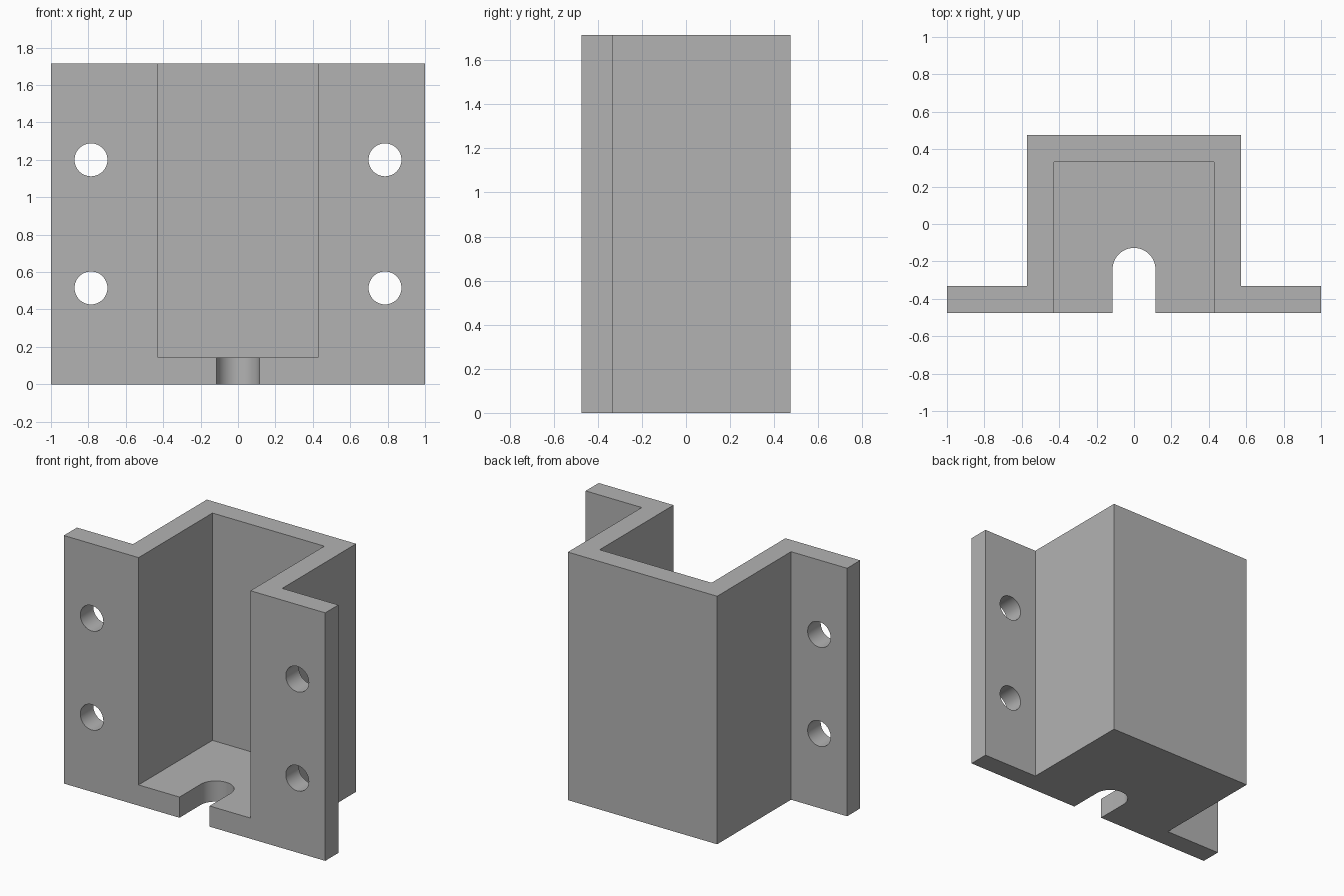
import bpy, bmesh, math
from mathutils import Matrix, Vector

cube = bpy.data.objects.get("Cube")
if cube:
    bpy.data.objects.remove(cube, do_unlink=True)

WIDTH, DEPTH, HEIGHT = 2.0, 0.95, 1.715
WALL = 0.143
BOX = 0.571                      # half width of the housing
FRONT, BACK = -DEPTH / 2, DEPTH / 2
SLOT_R, SLOT_Y = 0.115, -0.243
HOLE_R = 0.088

grey = bpy.data.materials.new("plain grey")
grey.use_nodes = True
colour = (0.45, 0.45, 0.45, 1)
grey.diffuse_color = colour
grey.node_tree.nodes["Principled BSDF"].inputs["Base Color"].default_value = colour


def prism(name, outline, z0, z1):
    """Extrude an XY outline from z0 to z1."""
    bm = bmesh.new()
    face = bm.faces.new([bm.verts.new((x, y, z0)) for x, y in outline])
    top = bmesh.ops.extrude_face_region(bm, geom=[face])["geom"]
    verts = [v for v in top if isinstance(v, bmesh.types.BMVert)]
    bmesh.ops.translate(bm, verts=verts, vec=Vector((0, 0, z1 - z0)))
    bmesh.ops.recalc_face_normals(bm, faces=bm.faces)
    mesh = bpy.data.meshes.new(name)
    bm.to_mesh(mesh)
    bm.free()
    mesh.materials.append(grey)
    obj = bpy.data.objects.new(name, mesh)
    bpy.context.collection.objects.link(obj)
    return obj


def arc(r, cy, start, end, steps):
    angles = [start + (end - start) * i / steps for i in range(steps + 1)]
    return [(r * math.cos(a), cy + r * math.sin(a)) for a in angles]


# Housing with side flanges: one mirrored outline, extruded to full height
half = [(WIDTH / 2, FRONT), (WIDTH / 2, FRONT + WALL), (BOX, FRONT + WALL), (BOX, BACK)]
bracket = prism("mounting_bracket", half + [(-x, y) for x, y in reversed(half)], 0, HEIGHT)

# Cavity open at the front and top, leaving the floor
inner = BOX - WALL
cutters = [prism("cavity_cutter", [(inner, FRONT - 1), (inner, BACK - WALL),
                                   (-inner, BACK - WALL), (-inner, FRONT - 1)],
                 WALL, HEIGHT + 1)]

# Round-ended cable slot through the floor
slot = [(SLOT_R, FRONT - 1)] + arc(SLOT_R, SLOT_Y, 0, math.pi, 32) + [(-SLOT_R, FRONT - 1)]
cutters.append(prism("slot_cutter", slot, -1, WALL + 0.3))

# Four screw holes through the flanges
for x in (-0.786, 0.786):
    for z in (0.515, 1.2):
        hole = prism("hole_cutter", arc(HOLE_R, 0, 0, math.tau, 48)[:-1], -0.3, 0.3)
        hole.data.transform(Matrix.Translation((x, FRONT + WALL / 2, z))
                            @ Matrix.Rotation(math.pi / 2, 4, "X"))
        cutters.append(hole)

for cutter in cutters:
    cutter.hide_render = True
    mod = bracket.modifiers.new(cutter.name, "BOOLEAN")
    mod.operation, mod.solver, mod.object = "DIFFERENCE", "EXACT", cutter

# Bake the cuts and drop the cutters
bpy.context.view_layer.update()
cut = bpy.data.meshes.new_from_object(bracket.evaluated_get(bpy.context.evaluated_depsgraph_get()))
bracket.modifiers.clear()
bracket.data = cut
cut.name = "mounting_bracket"
for cutter in cutters:
    bpy.data.objects.remove(cutter, do_unlink=True)

# Smooth round walls, sharp edges elsewhere
bpy.ops.object.select_all(action="DESELECT")
bracket.select_set(True)
bpy.context.view_layer.objects.active = bracket
bpy.ops.object.shade_smooth_by_angle(angle=math.radians(30))
